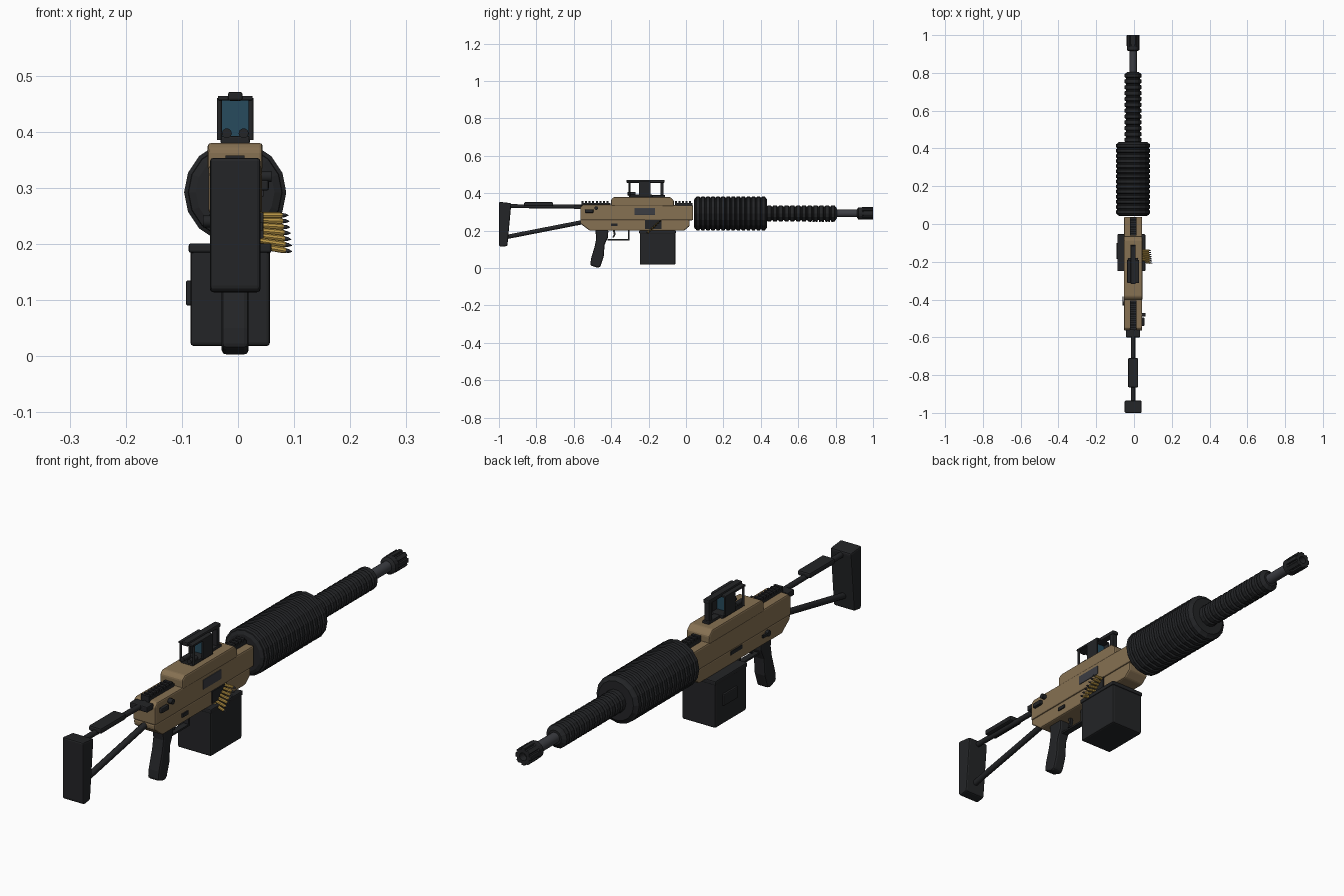
import bpy, bmesh, math
from mathutils import Vector

if "Cube" in bpy.data.objects:
    bpy.data.objects.remove(bpy.data.objects["Cube"])

CX = -0.005      # gun centreline in x
BZ = 0.292       # barrel axis height


def material(name, rgb):
    m = bpy.data.materials.new(name)
    m.diffuse_color = (*rgb, 1)
    m.use_nodes = True
    m.node_tree.nodes["Principled BSDF"].inputs["Base Color"].default_value = m.diffuse_color
    return m


TAN = material("tan", (0.24, 0.165, 0.085))
DARK = material("dark", (0.017, 0.018, 0.02))
STEEL = material("steel", (0.045, 0.047, 0.055))
BRASS = material("brass", (0.48, 0.30, 0.06))
GLASS = material("glass", (0.02, 0.07, 0.11))


def finish(name, bm, mat, bevel=0.0, smooth=False):
    bmesh.ops.recalc_face_normals(bm, faces=bm.faces)
    me = bpy.data.meshes.new(name)
    bm.to_mesh(me)
    bm.free()
    ob = bpy.data.objects.new(name, me)
    bpy.context.collection.objects.link(ob)
    me.materials.append(mat)
    if bevel:
        mod = ob.modifiers.new("bevel", 'BEVEL')
        mod.width, mod.segments = bevel, 2
    if smooth:
        bpy.context.view_layer.objects.active = ob
        ob.select_set(True)
        bpy.ops.object.shade_smooth_by_angle(angle=math.radians(40))
        ob.select_set(False)
    return ob


def prism(name, pts, x0, x1, mat, bevel=0.0):
    """Side profile of (y, z) points extruded across x."""
    bm = bmesh.new()
    f = bm.faces.new([bm.verts.new((x0, y, z)) for y, z in pts])
    new = bmesh.ops.extrude_face_region(bm, geom=[f])["geom"]
    bmesh.ops.translate(bm, vec=(x1 - x0, 0, 0),
                        verts=[v for v in new if isinstance(v, bmesh.types.BMVert)])
    return finish(name, bm, mat, bevel)


def box(name, x, y, z, mat, bevel=0.0):
    return prism(name, [(y[0], z[0]), (y[1], z[0]), (y[1], z[1]), (y[0], z[1])],
                 x[0], x[1], mat, bevel)


def lathe(name, prof, start, axis, mat, n=16, smooth=False):
    """Revolve (distance, radius) points about an axis."""
    bm = bmesh.new()
    q = Vector((0, 0, 1)).rotation_difference(Vector(axis).normalized())
    rings = []
    for d, r in prof:
        rings.append([bm.verts.new(Vector(start) + q @ Vector((
            r * math.cos(2 * math.pi * k / n), r * math.sin(2 * math.pi * k / n), d)))
            for k in range(n)])
    for a, b in zip(rings, rings[1:]):
        for k in range(n):
            bm.faces.new((a[k], a[(k + 1) % n], b[(k + 1) % n], b[k]))
    bm.faces.new(rings[0])
    bm.faces.new(rings[-1])
    return finish(name, bm, mat, 0, smooth)


def rod(name, a, b, r, mat, n=10):
    d = Vector(b) - Vector(a)
    return lathe(name, [(0, r), (d.length, r)], a, d, mat, n, True)


def sym(h):
    return (CX - h, CX + h)


# Receiver: lower half, upper half, feed cover
prism("lower_receiver", [(-0.565, 0.258), (-0.565, 0.238), (-0.515, 0.2), (-0.01, 0.2),
                         (0.02, 0.225), (0.02, 0.258)], *sym(0.045), TAN, 0.006)
prism("upper_receiver", [(-0.565, 0.255), (0.038, 0.255), (0.038, 0.335), (-0.55, 0.34),
                         (-0.565, 0.325)], *sym(0.048), TAN, 0.006)
prism("feed_cover", [(-0.40, 0.33), (-0.065, 0.33), (-0.065, 0.362), (-0.085, 0.38),
                     (-0.385, 0.38), (-0.40, 0.368)], *sym(0.049), TAN, 0.006)
box("rear_plate", sym(0.038), (-0.6, -0.56), (0.315, 0.337), DARK, 0.004)

# Top rails with teeth
for name, y0, y1 in (("rear_rail", -0.56, -0.405), ("front_rail", -0.06, 0.035)):
    box(name, sym(0.017), (y0, y1), (0.335, 0.349), DARK)
    n = round((y1 - y0) / 0.019)
    for i in range(n):
        y = y0 + (y1 - y0) * i / n
        box(f"{name}_tooth_{i}", sym(0.017), (y, y + 0.011), (0.348, 0.358), DARK)

# Receiver details
box("ejection_port", (0.03, 0.0455), (-0.275, -0.165), (0.284, 0.321), STEEL, 0.002)
box("right_slot", (0.03, 0.0445), (-0.40, -0.365), (0.224, 0.238), DARK)
box("left_slot", (-0.052, -0.03), (-0.27, -0.20), (0.237, 0.252), DARK)
box("feed_slot", (0.03, 0.045), (-0.22, -0.13), (0.21, 0.256), DARK)
box("bolt_catch", (0.04, 0.055), (-0.54, -0.495), (0.295, 0.314), DARK, 0.004)
rod("charging_knob", (0.03, -0.48, 0.32), (0.06, -0.48, 0.32), 0.010, DARK)
rod("left_selector", (-0.04, -0.42, 0.24), (-0.062, -0.42, 0.24), 0.011, DARK)
box("left_selector_lever", (-0.062, -0.055), (-0.42, -0.385), (0.235, 0.245), DARK)

# Ribbed handguard
prof = [(0, 0.07), (0.006, 0.083)]
for i in range(14):
    d = 0.01 + i * 0.027
    prof += [(d, 0.084), (d + 0.004, 0.091), (d + 0.019, 0.091), (d + 0.023, 0.084)]
prof += [(0.392, 0.075), (0.392, 0.03)]
lathe("handguard", prof, (CX, 0.042, BZ), (0, 1, 0), DARK, 16)

# Ribbed barrel shroud
prof = [(0, 0.038)]
for i in range(12):
    d = 0.012 + i * 0.031
    prof += [(d, 0.037), (d + 0.004, 0.044), (d + 0.022, 0.044), (d + 0.026, 0.037)]
prof += [(0.386, 0.028)]
lathe("barrel_shroud", prof, (CX, 0.42, BZ), (0, 1, 0), DARK, 14)
for i in range(8):
    y = 0.66 + i * 0.017
    box(f"shroud_tooth_{i}", sym(0.012), (y, y + 0.009), (0.246, 0.262), DARK)

# Barrel and lugged muzzle brake
rod("barrel", (CX, 0.78, BZ), (CX, 0.93, BZ), 0.02, STEEL, 16)
lathe("muzzle_brake", [(0, 0.022), (0.006, 0.033), (0.028, 0.033), (0.034, 0.028), (0.085, 0.028),
                       (0.085, 0.015), (0.06, 0.012)], (CX, 0.915, BZ), (0, 1, 0), DARK, 16)
for i in range(8):
    a = i * math.pi / 4
    lug = box(f"muzzle_lug_{i}", (-0.008, 0.008), (0.94, 1.0), (0.02, 0.0335), DARK, 0.002)
    lug.location = (CX, 0, BZ)
    lug.rotation_euler = (0, a, 0)

# Skeleton stock
prism("butt_pad", [(-1, 0.12), (-0.99, 0.113), (-0.955, 0.118), (-0.935, 0.335), (-0.935, 0.347),
                   (-1, 0.354)], *sym(0.045), DARK, 0.006)
rod("stock_upper_tube", (CX, -0.95, 0.331), (CX, -0.555, 0.328), 0.011, DARK)
rod("stock_lower_strut", (CX, -0.96, 0.166), (CX, -0.54, 0.248), 0.012, DARK)
box("cheek_pad", sym(0.027), (-0.865, -0.71), (0.331, 0.352), DARK, 0.006)

# Pistol grip, trigger, guard
prism("pistol_grip", [(-0.485, 0.205), (-0.415, 0.205), (-0.417, 0.165), (-0.435, 0.125),
                      (-0.44, 0.06), (-0.458, 0.006), (-0.475, 0.002), (-0.512, 0.015),
                      (-0.508, 0.05), (-0.487, 0.12), (-0.48, 0.16)], *sym(0.024), DARK, 0.008)
box("guard_bottom", sym(0.012), (-0.42, -0.303), (0.147, 0.154), DARK)
box("guard_front", sym(0.012), (-0.31, -0.303), (0.147, 0.205), DARK)
prism("trigger", [(-0.392, 0.205), (-0.38, 0.205), (-0.377, 0.18), (-0.386, 0.162),
                  (-0.395, 0.163), (-0.386, 0.18)], *sym(0.006), DARK)

# Ammunition box
box("ammo_box", (-0.085, 0.057), (-0.247, -0.057), (0.018, 0.19), DARK, 0.006)
box("ammo_box_lid", (-0.088, 0.06), (-0.25, -0.054), (0.184, 0.201), DARK, 0.004)
box("ammo_box_latch", (-0.093, -0.08), (-0.185, -0.1), (0.09, 0.135), DARK, 0.004)

# Cartridge belt leaving the right side
for i in range(7):
    y, z = -0.14 - i * 0.009, 0.251 - i * 0.0085
    x, tilt = 0.02, (1, -0.03 * i, -0.03 * i)
    L = 0.054 + i * 0.0015
    lathe(f"cartridge_{i}", [(0, 0.0058), (L, 0.0058), (L + 0.005, 0.0042)],
          (x, y, z), tilt, BRASS, 8, True)
    tip = Vector((x, y, z)) + Vector(tilt).normalized() * (L + 0.004)
    lathe(f"bullet_{i}", [(0, 0.004), (0.006, 0.0034), (0.012, 0.0006)], tip, tilt, STEEL, 8, True)

# Sight: base, rear frame, glass housing, front post, top bar
box("sight_base", sym(0.026), (-0.305, -0.18), (0.378, 0.392), DARK, 0.003)
box("sight_base_front", sym(0.014), (-0.19, -0.112), (0.378, 0.39), DARK, 0.003)
box("sight_top_bar", sym(0.013), (-0.318, -0.115), (0.455, 0.471), DARK, 0.004)
box("sight_front_post", sym(0.011), (-0.137, -0.119), (0.385, 0.46), DARK, 0.002)
box("sight_cross_bar", sym(0.031), (-0.312, -0.19), (0.456, 0.464), DARK, 0.002)
for s in (-1, 1):
    x = CX + s * 0.028
    rod(f"sight_rear_post_{s}", (x, -0.302, 0.385), (x, -0.302, 0.46), 0.0045, DARK)
    box(f"sight_side_frame_{s}", (x - 0.003, x + 0.003), (-0.25, -0.19), (0.385, 0.46), DARK)
    rod(f"sight_knob_{s}", (CX + s * 0.015, -0.312, 0.397), (CX + s * 0.015, -0.27, 0.397),
        0.009, DARK)
box("sight_glass", sym(0.027), (-0.224, -0.216), (0.39, 0.457), GLASS)
